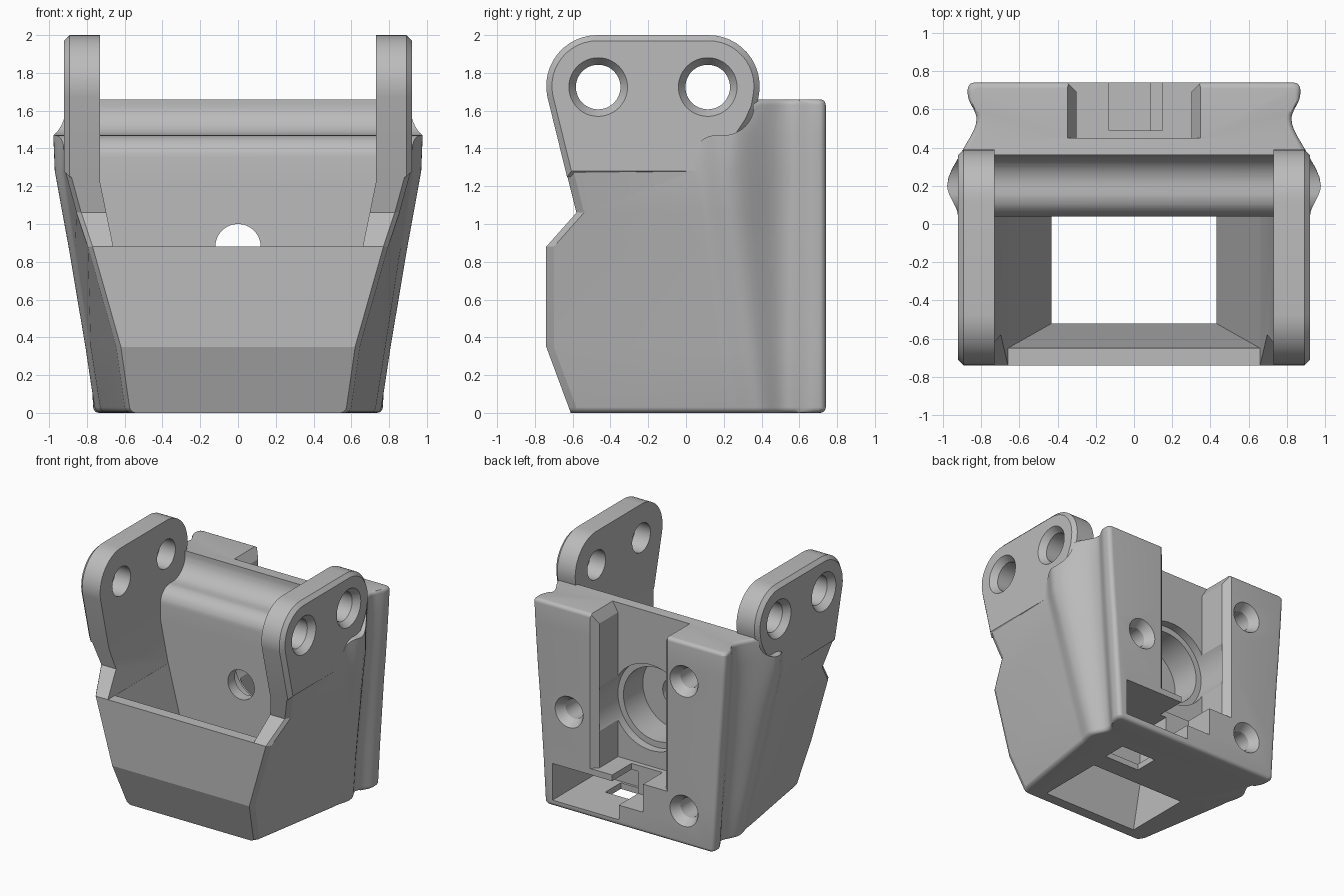
import bpy, bmesh, math

cube = bpy.data.objects.get("Cube")
if cube:
    bpy.data.objects.remove(cube, do_unlink=True)

grey = bpy.data.materials.new("plain grey")
grey.use_nodes = True
grey.diffuse_color = (0.5, 0.5, 0.5, 1)
grey.node_tree.nodes["Principled BSDF"].inputs["Base Color"].default_value = (0.5, 0.5, 0.5, 1)


def loft(name, rings, chamfer_last=0):
    """Closed solid through rings of points, optionally chamfering the last cap."""
    bm = bmesh.new()
    loops = [[bm.verts.new(p) for p in ring] for ring in rings]
    n = len(loops[0])
    for a, b in zip(loops, loops[1:]):
        for i in range(n):
            j = (i + 1) % n
            bm.faces.new((a[i], a[j], b[j], b[i]))
    bm.faces.new(loops[0][::-1])
    cap = bm.faces.new(loops[-1])
    bmesh.ops.recalc_face_normals(bm, faces=bm.faces)
    if chamfer_last:
        bmesh.ops.bevel(bm, geom=list(cap.edges), offset=chamfer_last, segments=1,
                        affect='EDGES', clamp_overlap=True)
    mesh = bpy.data.meshes.new(name)
    bm.to_mesh(mesh)
    bm.free()
    mesh.materials.append(grey)
    ob = bpy.data.objects.new(name, mesh)
    bpy.context.collection.objects.link(ob)
    return ob


def rect(x0, x1, y0, y1, z):
    return [(x0, y0, z), (x1, y0, z), (x1, y1, z), (x0, y1, z)]


def box(x0, x1, y0, y1, z0, z1):
    return loft("cutter", [rect(x0, x1, y0, y1, z0), rect(x0, x1, y0, y1, z1)])


def arc(u, v, r, a0, a1, n=12):
    angles = [math.radians(a0 + (a1 - a0) * i / n) for i in range(n + 1)]
    return [(u + r * math.cos(a), v + r * math.sin(a)) for a in angles]


def ease(p, q, n=8):
    """Soft S-shaped path between two plan points, without its first point."""
    path = []
    for i in range(1, n + 1):
        t = i / n
        s = t * t * (3 - 2 * t)
        path.append((p[0] + (q[0] - p[0]) * s, p[1] + (q[1] - p[1]) * t))
    return path


def turned(axis, u, z, steps, sides=48):
    """Stepped round cutter: steps are (position along axis, radius)."""
    rings = []
    for pos, r in steps:
        circle = arc(u, z, r, 0, 360, sides)[:-1]
        rings.append([(pos, c, s) if axis == 'x' else (c, pos, s) for c, s in circle])
    return loft("cutter", rings)


def cut(ob, cutters):
    bpy.context.view_layer.objects.active = ob
    for c in cutters:
        c.hide_render = True
        m = ob.modifiers.new("cut", 'BOOLEAN')
        m.operation, m.solver, m.object = 'DIFFERENCE', 'EXACT', c
        bpy.ops.object.modifier_apply(modifier=m.name)
        bpy.data.objects.remove(c, do_unlink=True)


def smooth(ob):
    bpy.ops.object.select_all(action='DESELECT')
    ob.select_set(True)
    bpy.context.view_layer.objects.active = ob
    bpy.ops.object.shade_smooth_by_angle(angle=math.radians(19))


# Body outline: height, front x/y, flat side end x, ridge x/y, waist x/y, plate x
ROWS = [
    (0.00, 0.57, -0.61, 0.725, 0.755, 0.38, 0.70, 0.53, 0.765),
    (0.35, 0.62, -0.74, 0.780, 0.808, 0.33, 0.73, 0.53, 0.785),
    (0.88, 0.77, -0.74, 0.862, 0.897, 0.26, 0.78, 0.54, 0.820),
    (1.06, 0.83, -0.58, 0.890, 0.930, 0.24, 0.79, 0.54, 0.835),
    (1.28, 0.89, -0.635, 0.922, 0.970, 0.21, 0.81, 0.55, 0.850),
    (1.47, 0.89, -0.64, 0.922, 0.978, 0.20, 0.82, 0.55, 0.862),
    (1.66, 0.89, -0.64, 0.900, 0.910, 0.33, 0.825, 0.55, 0.872),
]


def section(z, inset=0.0):
    lo = max((r for r in ROWS[:-1] if r[0] <= z), key=lambda r: r[0])
    hi = ROWS[ROWS.index(lo) + 1]
    t = (z - lo[0]) / (hi[0] - lo[0])
    xf, yf, xs, xr, yr, xw, yw, xp = (a + (b - a) * t for a, b in zip(lo[1:], hi[1:]))
    side, ridge, waist = (xs, yr - 0.16), (xr, yr), (xw, yw)
    half = [(xf, yf), (xf + 0.025, yf + 0.04), side]
    half += ease(side, ridge) + ease(ridge, waist) + ease(waist, (xp, 0.68))
    half += arc(xp - 0.035, 0.705, 0.035, 0, 90, 6)
    half = [(x - inset, y - inset if y > 0.6 else y) for x, y in half]
    return [(x, y, z) for x, y in half] + [(-x, y, z) for x, y in reversed(half)]


# Rounded bottom and top rims around the lofted body
rim = arc(0, 0, 0.03, 0, 90, 5)
rings = [section(0.03 - dz, 0.03 - dx) for dx, dz in reversed(rim)]
rings += [section(r[0]) for r in ROWS[1:-1]]
rings += [section(1.63 + dz, 0.03 - dx) for dx, dz in rim]
body = loft("body", rings)

# Hinge clearance across the top
step = [(-1, 1.28), (0.035, 1.28)] + arc(0.16, 1.35, 0.12, 180, 90)
step += arc(0.20, 1.63, 0.16, -90, 0) + [(0.36, 1.8), (-1, 1.8)]
cutters = [loft("cutter", [[(x, y, z) for y, z in step] for x in (-1.2, 1.2)])]

# Tapered chute, open at the front above the lip
cutters.append(loft("cutter", [rect(-0.43, 0.43, -0.52, 0.04, -0.01),
                               rect(-0.66, 0.66, -0.65, 0.04, 0.885)]))
cutters.append(loft("cutter", [rect(-0.66, 0.66, -1, 0.04, 0.88),
                               rect(-0.73, 0.73, -1, 0.04, 1.22),
                               rect(-0.73, 0.73, -1, 0.04, 1.5)]))

# Rear slot with chamfered mouth
plan = [(-0.30, 0.45), (0.30, 0.45), (0.30, 0.69), (0.37, 0.76), (-0.37, 0.76), (-0.30, 0.69)]
cutters.append(loft("cutter", [[(x, y, z) for x, y in plan] for z in (0.40, 1.8)]))
cutters.append(loft("cutter", [rect(-0.30, 0.30, 0.451, 0.8, 1.58),
                               rect(-0.36, 0.36, 0.451, 0.8, 1.68)]))

# Round stepped pocket with a through hole
cutters.append(turned('y', 0, 0.88, [(0.69, 0.35), (0.38, 0.35), (0.38, 0.30), (0.13, 0.30)]))
cutters.append(turned('y', 0, 0.88, [(0.30, 0.12), (-0.10, 0.12)]))

# Side pocket, centre channel and floor opening
cutters.append(box(0.09, 0.69, 0.18, 0.9, 0.05, 0.35))
cutters.append(box(-0.13, 0.15, 0.49, 0.9, 0.17, 0.45))
cutters.append(box(0.13, 0.45, 0.20, 0.40, -0.1, 0.1))

# Countersunk screw holes
for x, z in ((-0.5, 1.34), (-0.5, 0.28), (0.54, 0.81)):
    cutters.append(turned('y', x, z, [(0.76, 0.14), (0.67, 0.08), (0.45, 0.08)], 32))
cut(body, cutters)
smooth(body)

# Hinge ears
outline = [(-0.63, 1.25)] + arc(-0.47, 1.73, 0.27, 192, 90) + arc(0.12, 1.73, 0.27, 90, -8)
outline += [(0.375, 1.62), (0.34, 1.54), (0.28, 1.45), (0.10, 1.25)]
for side, label in ((1, "left"), (-1, "right")):
    ear = loft(label + "_ear", [[(side * x, y, z) for y, z in outline] for x in (0.73, 0.922)], 0.03)
    cut(ear, [turned('x', y, 1.725, [(side * 0.6, 0.118), (side * 0.87, 0.118),
                                     (side * 0.923, 0.156), (side * 1.0, 0.156)])
              for y in (-0.465, 0.115)])
    smooth(ear)
